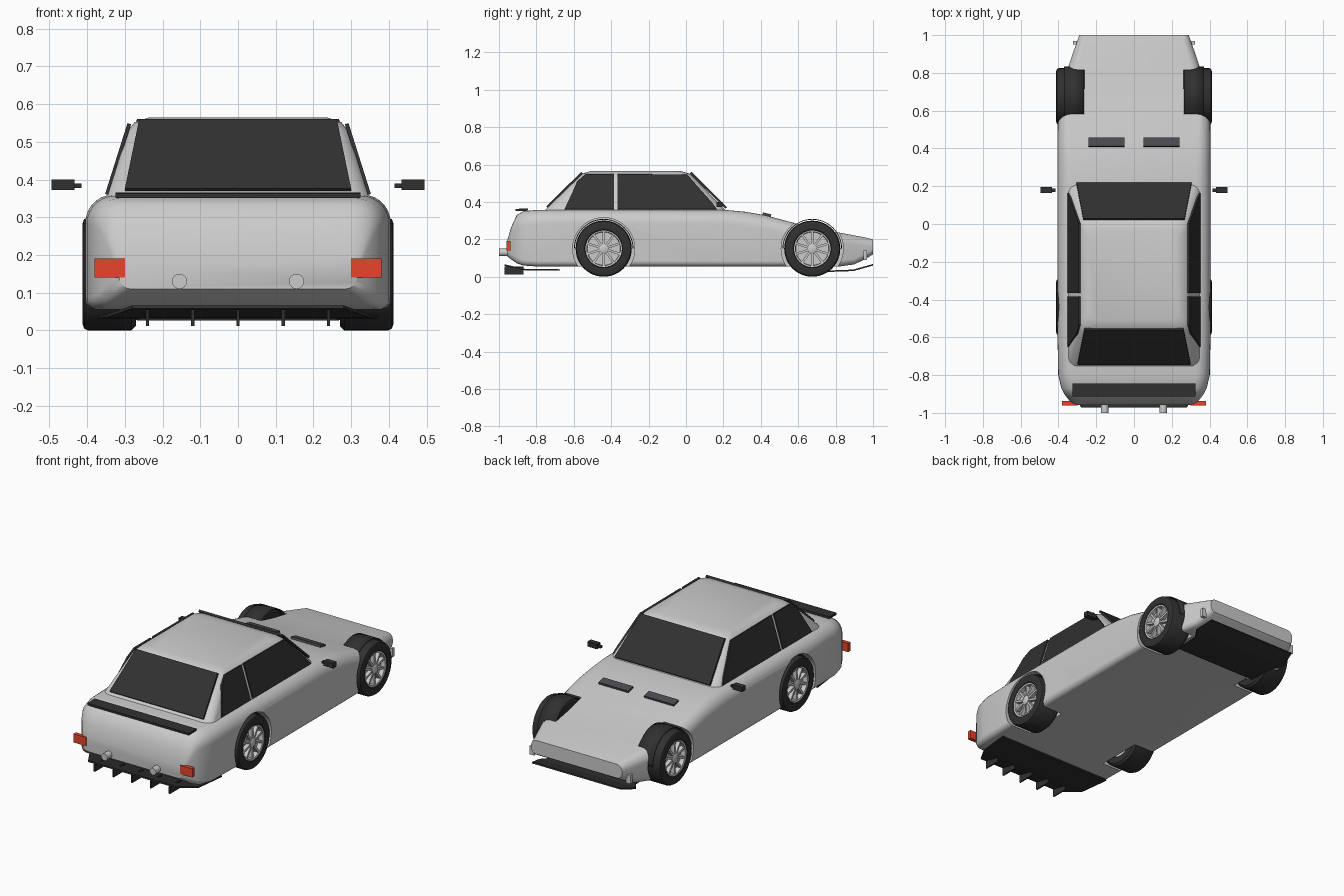
import bpy, bmesh
from math import sin, cos, pi, radians
from mathutils import Matrix

if "Cube" in bpy.data.objects:
    bpy.data.objects.remove(bpy.data.objects["Cube"])


def material(name, rgb):
    m = bpy.data.materials.new(name)
    m.diffuse_color = (*rgb, 1)
    m.use_nodes = True
    m.node_tree.nodes["Principled BSDF"].inputs["Base Color"].default_value = m.diffuse_color
    return m


BLACK = material("black", (0.03, 0.03, 0.03))
VENT = material("vent_grey", (0.07, 0.07, 0.08))
RED = material("red", (0.8, 0.06, 0.025))


def make(name, verts, faces, mat=None, smooth=0, thick=0):
    me = bpy.data.meshes.new(name)
    me.from_pydata(verts, [], faces)
    bm = bmesh.new()
    bm.from_mesh(me)
    bmesh.ops.recalc_face_normals(bm, faces=bm.faces)
    bm.to_mesh(me)
    bm.free()
    ob = bpy.data.objects.new(name, me)
    bpy.context.collection.objects.link(ob)
    if mat:
        me.materials.append(mat)
    if thick:
        mod = ob.modifiers.new("thickness", 'SOLIDIFY')
        mod.thickness, mod.offset = thick, 0
    if smooth:
        shade(ob, smooth)
    return ob


def shade(ob, angle):
    bpy.ops.object.select_all(action='DESELECT')
    ob.select_set(True)
    bpy.context.view_layer.objects.active = ob
    bpy.ops.object.shade_smooth_by_angle(angle=radians(angle))


def loft(name, rings, mat=None, smooth=40, caps=True, closed=False):
    n, k = len(rings[0]), len(rings)
    faces = [(i * n + j, i * n + (j + 1) % n, (i + 1) % k * n + (j + 1) % n, (i + 1) % k * n + j)
             for i in range(k if closed else k - 1) for j in range(n)]
    if caps:
        faces += [tuple(range(n)), tuple(range((k - 1) * n, k * n))]
    return make(name, [p for r in rings for p in r], faces, mat, smooth)


def rounded(hw, lo, hi, r_lo, r_hi, seg=7):
    """Rounded rectangle outline, symmetric about x = 0."""
    out = []
    for q, (sx, v, r) in enumerate([(1, hi, r_hi), (-1, hi, r_hi), (-1, lo, r_lo), (1, lo, r_lo)]):
        cv = v - r if q < 2 else v + r
        for i in range(seg + 1):
            a = (q + i / seg) * pi / 2
            out.append((sx * (hw - r) + r * cos(a), cv + r * sin(a)))
    return out


def box(name, x0, x1, y0, y1, z0, z1, mat=None):
    v = [(x, y, z) for x in (x0, x1) for y in (y0, y1) for z in (z0, z1)]
    f = [(0, 1, 3, 2), (4, 5, 7, 6), (0, 1, 5, 4), (2, 3, 7, 6), (0, 2, 6, 4), (1, 3, 7, 5)]
    return make(name, v, f, mat)


def lathe_x(name, profile, y, z, s, mat=None, seg=48, closed=True):
    """Spin (x, radius) points about an axle along x."""
    rings = [[(s * x, y + r * cos(2 * pi * i / seg), z + r * sin(2 * pi * i / seg))
              for i in range(seg)] for x, r in profile]
    return loft(name, rings, mat, 35, not closed, closed)


def sheet(name, rows, thick, mat):
    """Symmetric strip through (y, half width, z) rows."""
    v = [p for y, hw, z in rows for p in ((-hw, y, z), (hw, y, z))]
    f = [(2 * i, 2 * i + 1, 2 * i + 3, 2 * i + 2) for i in range(len(rows) - 1)]
    return make(name, v, f, mat, 0, thick)


# Body shell: y, half width, bottom, top, upper corner radius
stations = [(-0.957, .315, .11, .19, .03), (-.935, .342, .093, .265, .05), (-.905, .366, .072, .33, .065),
            (-.87, .385, .06, .35, .072), (-.8, .401, .055, .357, .075), (-.6, .405, .055, .36, .075),
            (.2, .405, .055, .358, .075), (.32, .405, .055, .347, .075), (.42, .405, .055, .33, .072),
            (.58, .403, .055, .287, .065), (.7, .385, .055, .258, .06), (.82, .352, .055, .236, .055),
            (.9, .325, .066, .221, .05), (.96, .304, .095, .21, .045), (1.0, .29, .12, .2, .035)]
body = loft("body", [[(x, y, z) for x, z in rounded(hw, lo, hi, .03, r)] for y, hw, lo, hi, r in stations],
            smooth=0)

# Wheel arches cut out of the body
WHEELS = (.675, -.44)
for wy in WHEELS:
    for s in (-1, 1):
        cut = lathe_x("arch_cutter", [(.262, .166), (.6, .166)], wy, .15, s, closed=False)
        mod = body.modifiers.new("arch", 'BOOLEAN')
        mod.operation, mod.solver, mod.object = 'DIFFERENCE', 'EXACT', cut
        bpy.context.view_layer.objects.active = body
        bpy.ops.object.modifier_apply(modifier=mod.name)
        bpy.data.objects.remove(cut)
shade(body, 35)

# Cabin: z, back, front, half width
cabin = [(.34, -.77, .225, .352), (.53, -.58, .045, .292), (.552, -.552, .018, .274), (.565, -.51, -.03, .235)]
loft("cabin", [[(x, y, z) for x, y in rounded(hw, a, b, .05, .05)] for z, a, b, hw in cabin], smooth=40)

# Windows
make("rear_window", [(-.3, -.743, .372), (.3, -.743, .372), (.262, -.556, .556), (-.262, -.556, .556)],
     [(0, 1, 2, 3)], BLACK, 0, .012)
make("windscreen", [(-.305, .215, .368), (.305, .215, .368), (.268, .025, .556), (-.268, .025, .556)],
     [(0, 1, 2, 3)], BLACK, 0, .012)
panes = {"rear_side_window": [(-.65, .36), (-.385, .36), (-.385, .548), (-.535, .548), (-.58, .51)],
         "front_side_window": [(-.365, .36), (.165, .36), (.14, .395), (.005, .545), (-.365, .548)]}

for s in (-1, 1):
    for name, pts in panes.items():
        v = [(s * (.354 - (z - .34) * .316), y, z) for y, z in pts]
        make(name, v, [tuple(range(len(v)))], BLACK, 0, .01)

    # Mirrors, lamps, vents and exhausts on each side
    def side_box(name, x0, x1, *rest):
        box(name, s * x0, s * x1, *rest)
    side_box("mirror", .433, .495, .163, .195, .372, .4, BLACK)
    side_box("mirror_stalk", .415, .433, .17, .188, .378, .39, BLACK)
    side_box("tail_light", .3, .38, -.96, -.938, .14, .19, RED)
    side_box("nose_lamp", .295, .322, .95, .968, .09, .14)
    v = [(s * x, y, z) for y, z in ((.41, .337), (.455, .326)) for x in (.05, .24)]
    make("bonnet_vent", v, [(0, 1, 3, 2)], VENT, 0, .014)
    loft("exhaust", [[(s * .155 + .02 * cos(i * pi / 12), y, .13 + .02 * sin(i * pi / 12)) for i in range(24)]
                     for y in (-1.0, -.93)])

    # Wheels: tyre, rim, hub, spokes and arch liner
    for wy in WHEELS:
        lathe_x("tyre", [(.27, .1), (.27, .138), (.282, .15), (.398, .15), (.408, .145), (.412, .134),
                         (.41, .102), (.404, .096), (.37, .094)], wy, .15, s, BLACK)
        lathe_x("rim", [(.38, .0), (.38, .088), (.405, .09), (.407, .097), (.3, .097), (.3, .0)],
                wy, .15, s, closed=True)
        lathe_x("hub", [(.37, .026), (.405, .026), (.409, .02), (.409, .001)], wy, .15, s, seg=24, closed=False)
        for i in range(10):
            sp = box("spoke", s * .375, s * .402, -.006, .006, .015, .092)
            sp.data.transform(Matrix.Translation((0, wy, .15)) @ Matrix.Rotation(i * pi / 5, 4, 'X'))
        arc = [(s * x, wy + .157 * cos(a * pi / 24), .15 + .157 * sin(a * pi / 24))
               for a in range(25) for x in (.264, .37)]
        make("arch_liner", arc, [(2 * i, 2 * i + 1, 2 * i + 3, 2 * i + 2) for i in range(24)], BLACK, 40, .004)

# Tail spoiler, rear diffuser with fins, front splitter
sheet("tail_spoiler", [(-.912, .325, .357), (-.845, .325, .359)], .012, BLACK)
sheet("diffuser", [(-.675, .37, .036), (-.86, .35, .038), (-.97, .28, .062)], .008, BLACK)
for x in (-.24, -.12, 0, .12, .24):
    box("diffuser_fin", x - .004, x + .004, -.97, -.87, .012, .055, BLACK)
sheet("splitter", [(.69, .262, .03), (.84, .27, .031), (.9, .31, .036), (1.0, .285, .064)], .008, BLACK)
